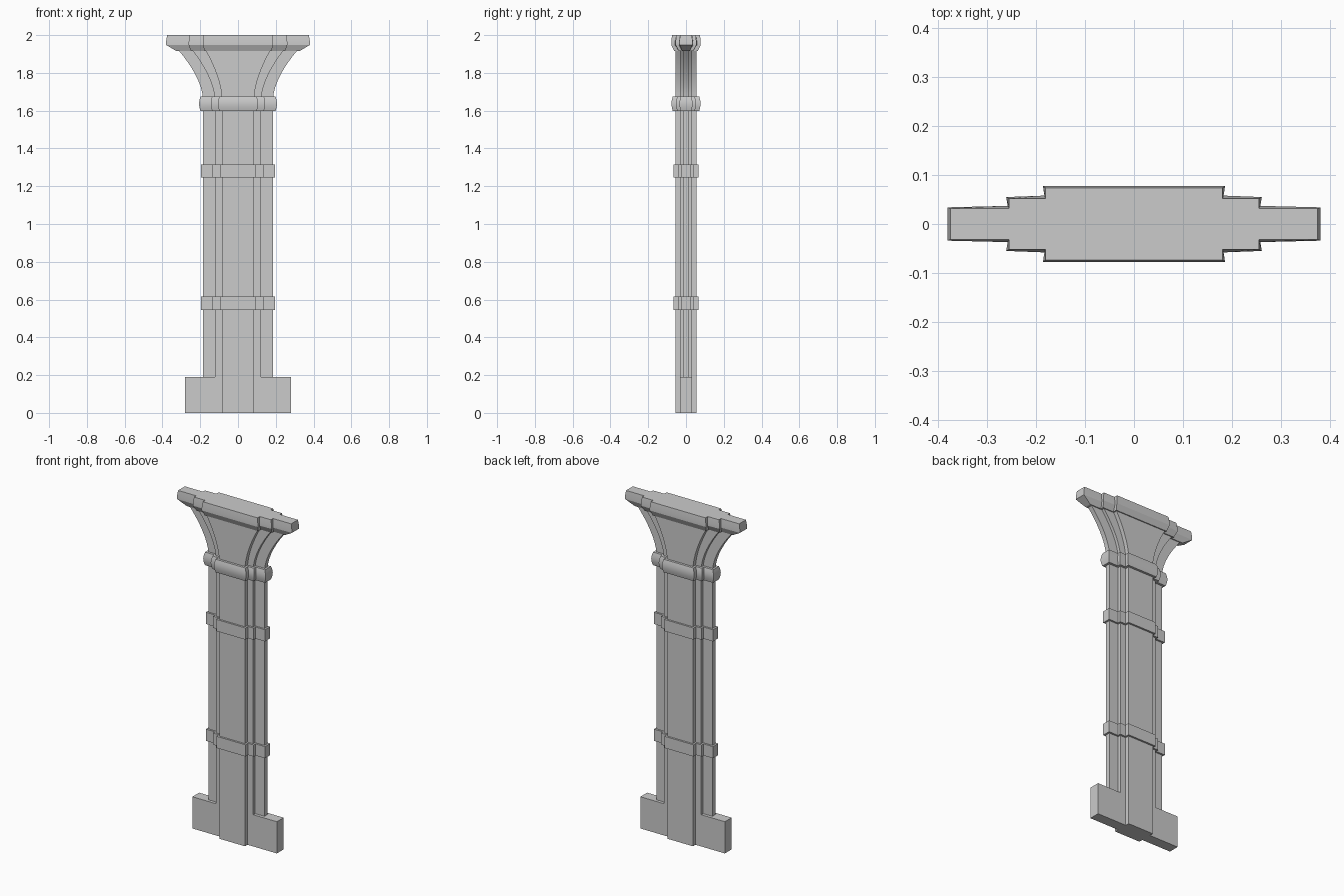
import bpy, bmesh, math

if "Cube" in bpy.data.objects:
    bpy.data.objects.remove(bpy.data.objects["Cube"])

SHAFT = [(0.185, 0.014), (0.123, 0.032), (0.085, 0.056)]   # outer, middle, centre steps


def section(steps, k=0.0):
    """Stepped plan outline from (half x, half y) steps; k eases the inner corners."""
    q = [steps[0]]
    for (x0, y0), (x1, y1) in zip(steps, steps[1:]):
        q += [(x1 - k, y0 + k), (x1, y1)]
    left = [(-x, y) for x, y in reversed(q)]
    half = q + left
    return half + [(-x, -y) for x, y in half]


def grow(steps, d):
    return [(x + d, y + d) for x, y in steps]


def loft(name, levels):
    """levels: list of (z, outline) joined into a closed solid."""
    bm = bmesh.new()
    rings = [[bm.verts.new((x, y, z)) for x, y in pts] for z, pts in levels]
    n = len(rings[0])
    for a, b in zip(rings, rings[1:]):
        for i in range(n):
            j = (i + 1) % n
            bm.faces.new((a[i], a[j], b[j], b[i]))
    bm.faces.new(rings[0][::-1])
    bm.faces.new(rings[-1])
    bmesh.ops.recalc_face_normals(bm, faces=bm.faces)
    me = bpy.data.meshes.new(name)
    bm.to_mesh(me)
    bm.free()
    ob = bpy.data.objects.new(name, me)
    bpy.context.collection.objects.link(ob)
    bpy.ops.object.select_all(action='DESELECT')
    ob.select_set(True)
    bpy.context.view_layer.objects.active = ob
    bpy.ops.object.shade_smooth_by_angle(angle=math.radians(25))
    return ob


# Wide foot with the centre pilaster running through it
foot = section([(0.28, 0.032), (0.085, 0.056)])
loft("base", [(0, foot), (0.19, foot)])

# Stepped shaft
loft("shaft", [(0.19, section(SHAFT)), (1.64, section(SHAFT))])

# Two flat bands around the shaft
for name, z in (("lower_band", 0.545), ("upper_band", 1.245)):
    s = section(grow(SHAFT, 0.011))
    loft(name, [(z, s), (z + 0.07, s)])

# Rounded neck ring
ring = []
for i in range(7):
    t = i / 6
    d = 0.014 + 0.007 * math.sin(math.pi * t)
    ring.append((1.598 + 0.078 * t, section(grow(SHAFT, d))))
loft("neck_ring", ring)

# Flared capital: the steps sweep outwards in x, depth stays constant
flare = []
for i in range(9):
    t = i / 8
    f = t ** 1.7
    steps = [(x + (tx - x) * f, y) for (x, y), tx in zip(SHAFT, (0.315, 0.242, 0.172))]
    flare.append((1.66 + 0.26 * t, section(steps)))
loft("capital_flare", flare)

# Moulded top slab
loft("top_slab", [
    (1.915, section([(0.325, 0.02), (0.249, 0.038), (0.177, 0.062)])),
    (1.948, section([(0.381, 0.034), (0.261, 0.055), (0.186, 0.078)], 0.003)),
    (1.965, section([(0.381, 0.034), (0.261, 0.055), (0.186, 0.078)], 0.003)),
    (2.0, section([(0.375, 0.032), (0.255, 0.052), (0.181, 0.074)])),
])
